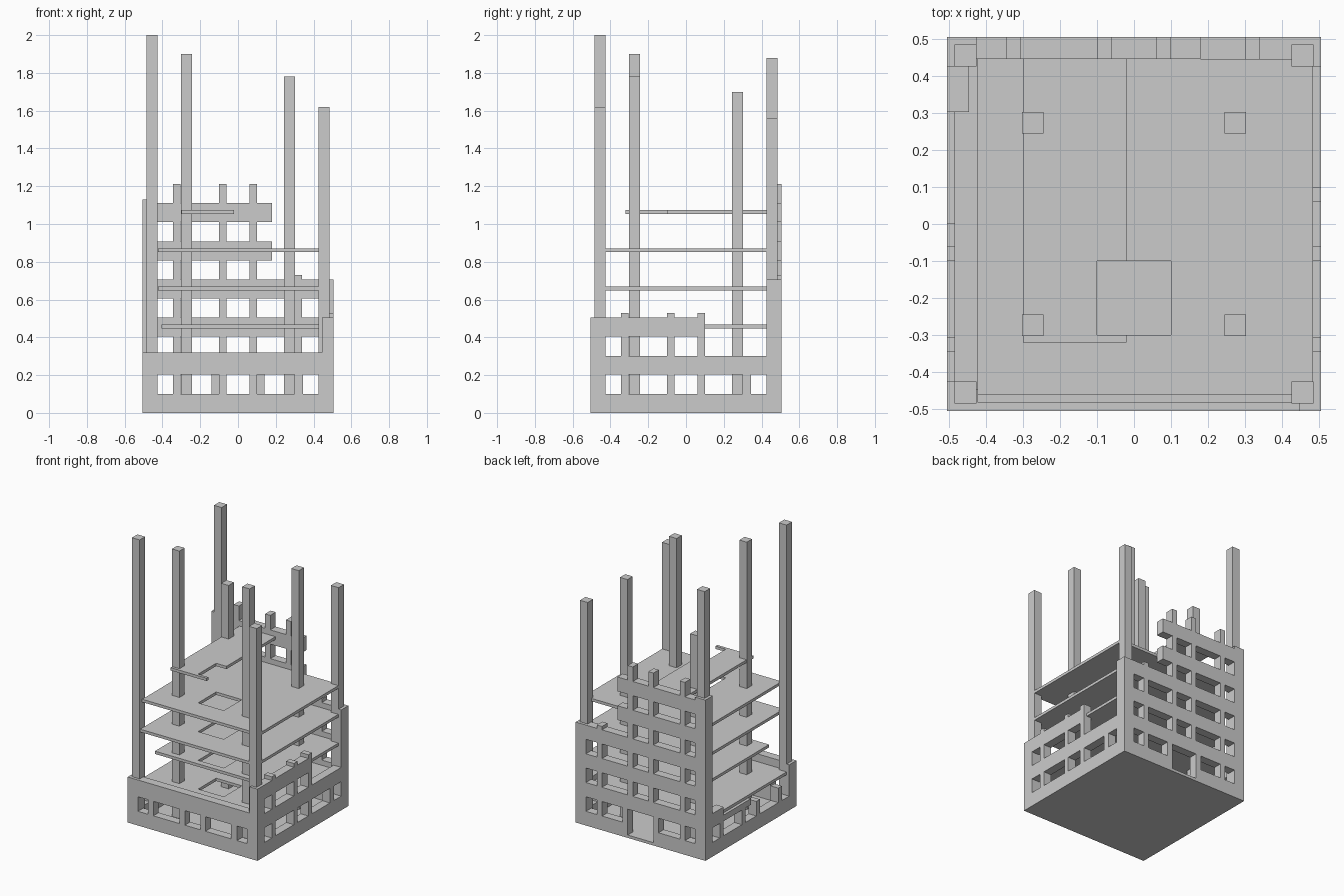
import bpy, bmesh

if "Cube" in bpy.data.objects:
    bpy.data.objects.remove(bpy.data.objects["Cube"])

H = 0.505            # half footprint
T = 0.06             # wall thickness
F = 0.202            # storey height
PIERS = [(-0.345, -0.305), (-0.10, -0.06), (0.06, 0.10), (0.30, 0.345)]


def make(name, bm):
    me = bpy.data.meshes.new(name)
    bmesh.ops.recalc_face_normals(bm, faces=bm.faces)
    bm.to_mesh(me)
    bm.free()
    ob = bpy.data.objects.new(name, me)
    bpy.context.collection.objects.link(ob)
    return ob


def boxes(name, parts):
    """One object from a list of (x0, x1, y0, y1, z0, z1) blocks."""
    bm = bmesh.new()
    for x0, x1, y0, y1, z0, z1 in parts:
        vs = bmesh.ops.create_cube(bm, size=1)["verts"]
        for v in vs:
            v.co.x = x1 if v.co.x > 0 else x0
            v.co.y = y1 if v.co.y > 0 else y0
            v.co.z = z1 if v.co.z > 0 else z0
    return make(name, bm)


def wall(name, side, blocks):
    """Wall from (along0, along1, z0, z1) blocks on one side of the building."""
    out = []
    for a0, a1, z0, z1 in blocks:
        if side in ("front", "back"):
            y0, y1 = (-H, -H + T) if side == "front" else (H - T, H)
            out.append((a0, a1, y0, y1, z0, z1))
        else:
            x0, x1 = (-H, -H + T) if side == "left" else (H - T, H)
            out.append((x0, x1, a0, a1, z0, z1))
    return boxes(name, out)


def slab(name, k, outline, hole=True):
    """Floor slab extruded from an outline, with the stairwell left open."""
    z = F * k + 0.043
    bm = bmesh.new()
    if hole:
        x0, x1, y0, y1 = outline
        xs, ys = [x0, -0.10, 0.10, x1], [y0, -0.30, -0.10, y1]
        g = [[bm.verts.new((x, y, z)) for x in xs] for y in ys]
        for j in range(3):
            for i in range(3):
                if (i, j) != (1, 1):
                    bm.faces.new((g[j][i], g[j][i+1], g[j+1][i+1], g[j+1][i]))
    else:
        bm.faces.new([bm.verts.new((x, y, z)) for x, y in outline])
    res = bmesh.ops.extrude_face_region(bm, geom=bm.faces[:])
    for v in res["geom"]:
        if isinstance(v, bmesh.types.BMVert):
            v.co.z += 0.02
    make(name, bm)


# Ground slab
boxes("ground_slab", [(-H, H, -H, H, 0, 0.02)])

# Front wall: one storey
front = [(-H, H, 0, 0.1), (-H, H, F, 0.32)]
front += [(a, b, 0.1, F) for a, b in [(-H, -0.425), (0.425, H)] + PIERS]
wall("front_wall", "front", front)

# Right wall: two storeys at the front, one at the back, broken pier stubs
right = [(-H, H, 0, 0.1), (-H, H, F, F + 0.1), (-H, 0.10, 2 * F, 2 * F + 0.1),
         (-H, -0.425, 0.1, 2 * F), (0.425, H, 0.1, 3 * F + 0.1)]
right += [(a, b, 0.1, F) for a, b in PIERS]
right += [(a, b, F + 0.1, 2 * F) for a, b in PIERS[:3]]
right += [(a, b, 2 * F + 0.1, 0.53) for a, b in PIERS[:3]]
wall("right_wall", "right", right)

# Left wall: mostly still open
left = [(-H, H, 0, 0.1), (0.302, H, F, F + 0.1), (0.302, 0.345, 0.1, F),
        (-H, -0.425, 0.1, 0.32), (0.425, H, 0.1, 1.13),
        (-0.345, -0.305, 0.1, F), (-0.10, -0.06, 0.1, F), (0.06, 0.10, 0.1, F),
        (0.0, 0.302, F, 0.245)]
wall("left_wall", "left", left)

# Back wall: five storeys stepping down to the right, with a doorway
back = [(-H, -0.10, 0, 0.1), (0.10, H, 0, 0.1),
        (-H, -0.425, 0.1, 1.13), (0.425, H, 0.1, 3 * F + 0.1)]
for k in range(1, 6):
    back.append((-H, H if k < 4 else 0.18, F * k, F * k + 0.1))
    for a, b in PIERS[:3]:
        back.append((a, b, F * k + 0.1, F * (k + 1)))
for k in range(0, 3):
    back.append((0.30, 0.34, F * k + 0.1, F * (k + 1)))
back += [(0.30, 0.34, 3 * F + 0.1, 0.73), (-0.345, -0.305, 0.1, F),
         (-0.14, -0.10, 0.1, F), (0.10, 0.14, 0.1, F)]
wall("back_wall", "back", back)

# Floor slabs
slab("floor_slab_1", 1, (-0.485, 0.483, -0.46, 0.46))
slab("floor_slab_2", 2, (-0.405, 0.483, -0.344, 0.445))
slab("floor_slab_3", 3, (-0.423, 0.483, -0.482, 0.46))
slab("floor_slab_4", 4, (-0.423, 0.483, -0.46, 0.445))
slab("floor_slab_5", 5, [(-0.30, -0.32), (-0.02, -0.32), (-0.02, -0.30),
                         (-0.10, -0.30), (-0.10, -0.10), (-0.02, -0.10),
                         (-0.02, 0.445), (-0.30, 0.445)], hole=False)

# Columns of differing heights
COLS = {"corner_column": (0.455, 0.03, [(-1, -1, 2.0), (1, -1, 1.62), (-1, 1, 1.88), (1, 1, 1.56)]),
        "inner_column": (0.273, 0.029, [(-1, -1, 1.90), (1, -1, 1.78), (-1, 1, 1.45), (1, 1, 1.70)])}
for name, (c, r, items) in COLS.items():
    for i, (sx, sy, h) in enumerate(items):
        x, y = sx * c, sy * c
        boxes(f"{name}_{i + 1}", [(x - r, x + r, y - r, y + r, 0.02, h)])
